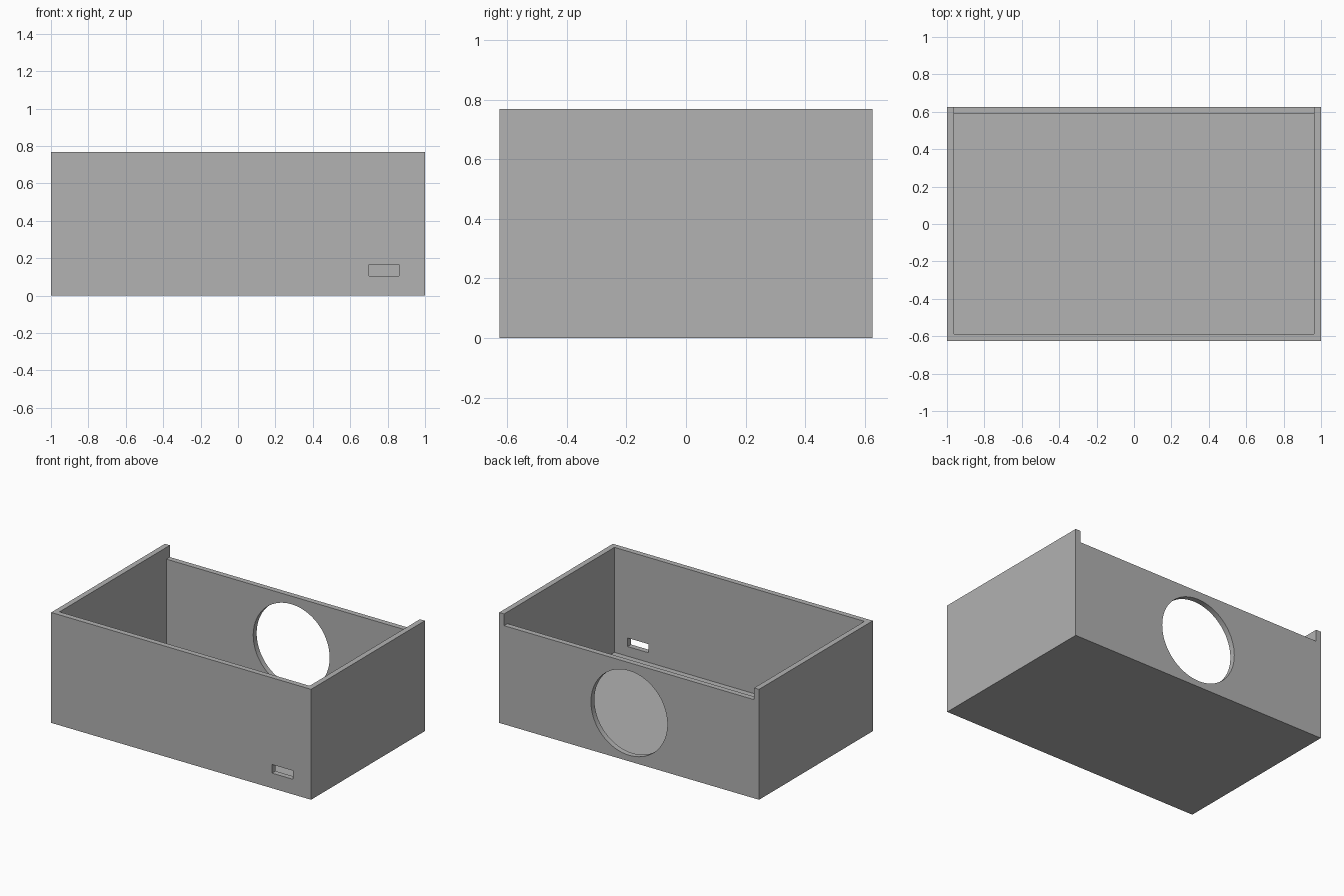
import bpy
import math

cube = bpy.data.objects.get("Cube")
if cube:
    bpy.data.objects.remove(cube, do_unlink=True)

# Main dimensions
LENGTH, DEPTH, HEIGHT = 2.0, 1.25, 0.768
WALL = 0.038
NOTCH = 0.082
OVER = 0.1  # how far cutters reach past a surface

grey = bpy.data.materials.new("plain_grey")
grey.use_nodes = True
colour = (0.445, 0.445, 0.445, 1)
grey.diffuse_color = colour
grey.node_tree.nodes["Principled BSDF"].inputs["Base Color"].default_value = colour


def box(name, x, y, z):
    """Box spanning the given (low, high) ranges."""
    ranges = (x, y, z)
    bpy.ops.mesh.primitive_cube_add(size=1, location=[(a + b) / 2 for a, b in ranges])
    obj = bpy.context.object
    obj.name = name
    obj.scale = [b - a for a, b in ranges]
    bpy.ops.object.transform_apply(location=True, rotation=True, scale=True)
    return obj


def cut(target, cutter):
    """Subtract the cutter from the target and discard it."""
    cutter.hide_render = True
    mod = target.modifiers.new("cut", "BOOLEAN")
    mod.operation = "DIFFERENCE"
    mod.solver = "EXACT"
    mod.object = cutter
    bpy.context.view_layer.objects.active = target
    bpy.ops.object.modifier_apply(modifier=mod.name)
    bpy.data.objects.remove(cutter, do_unlink=True)


hx, hy = LENGTH / 2, DEPTH / 2
ix, iy = hx - WALL, hy - WALL

# Open-topped case
case = box("open_case", (-hx, hx), (-hy, hy), (0, HEIGHT))
cut(case, box("cavity", (-ix, ix), (-iy, iy), (WALL, HEIGHT + OVER)))

# Lowered back wall between the side walls
cut(case, box("back_notch", (-ix, ix), (iy - OVER, hy + OVER),
              (HEIGHT - NOTCH, HEIGHT + OVER)))

# Small socket slot in the front wall
cut(case, box("front_slot", (0.70, 0.86), (-hy - OVER, -iy + OVER), (0.105, 0.165)))

# Large round opening in the back wall
bpy.ops.mesh.primitive_cylinder_add(vertices=96, radius=0.294, depth=0.3,
                                    location=(0, hy, 0.336),
                                    rotation=(math.pi / 2, 0, 0))
cut(case, bpy.context.object)

case.data.materials.clear()
case.data.materials.append(grey)
for face in case.data.polygons:
    face.material_index = 0

# Smooth the round opening while keeping the box edges crisp
bpy.ops.object.select_all(action="DESELECT")
case.select_set(True)
bpy.context.view_layer.objects.active = case
bpy.ops.object.shade_smooth_by_angle(angle=math.radians(30))
